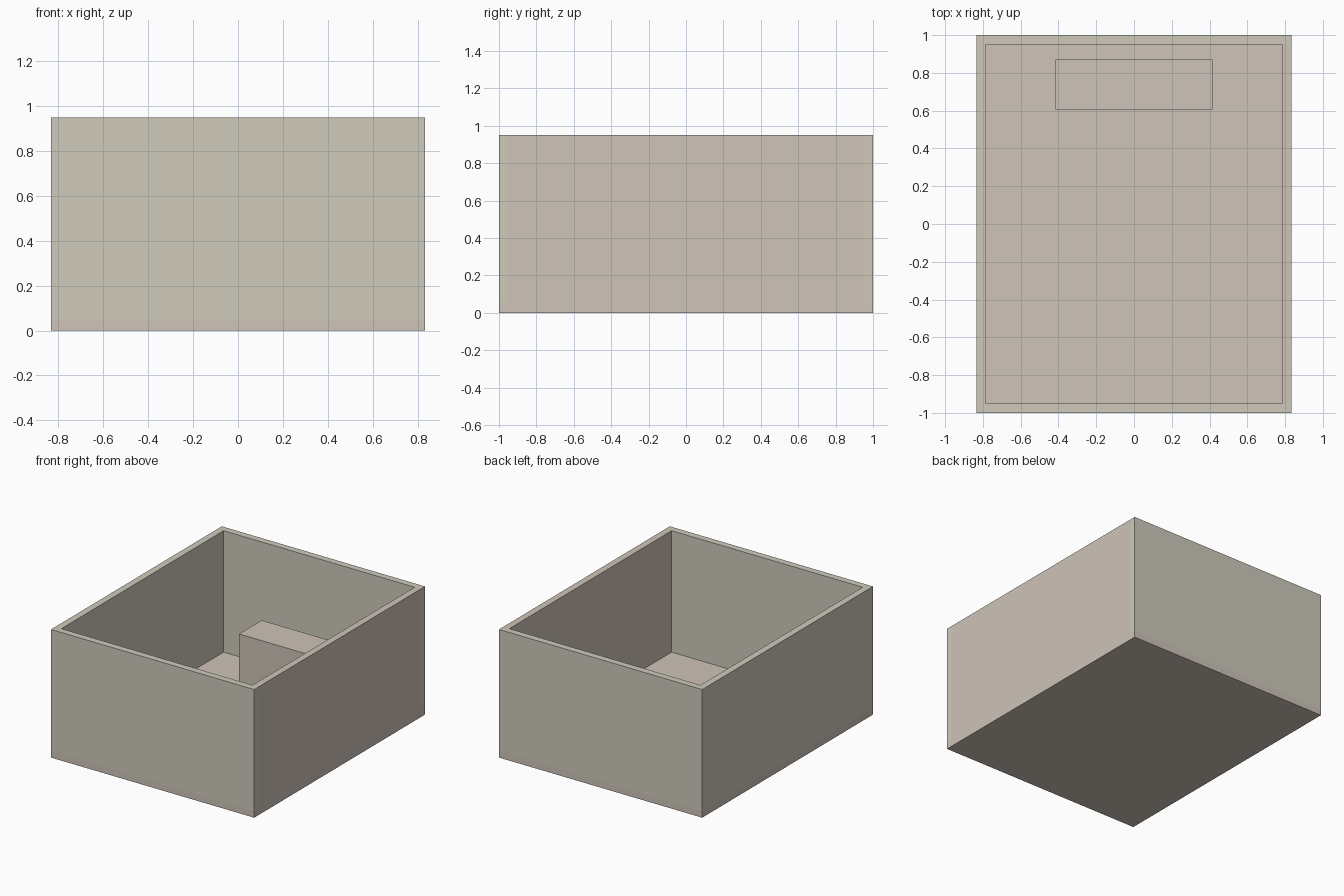
import bpy

if "Cube" in bpy.data.objects:
    bpy.data.objects.remove(bpy.data.objects["Cube"])


def material(name, color):
    m = bpy.data.materials.new(name)
    m.diffuse_color = (*color, 1)
    m.use_nodes = True
    m.node_tree.nodes["Principled BSDF"].inputs["Base Color"].default_value = m.diffuse_color
    return m


wall_color = material("warm grey", (0.62, 0.59, 0.50))
floor_color = material("pinkish grey", (0.62, 0.55, 0.48))


def box(name, lo, hi, mat):
    """Axis-aligned box between two corners."""
    bpy.ops.mesh.primitive_cube_add(size=1, location=[(a + b) / 2 for a, b in zip(lo, hi)])
    ob = bpy.context.object
    ob.name = name
    ob.scale = [b - a for a, b in zip(lo, hi)]
    bpy.ops.object.transform_apply(location=False, rotation=False, scale=True)
    ob.data.materials.append(mat)
    return ob


W, D, H, T = 0.833, 1.0, 0.95, 0.05  # half width, half depth, height, thickness

# Floor slab
box("floor", (-W, -D, 0), (W, D, T), floor_color)

# Front and back walls run the full width
box("front_wall", (-W, -D, T), (W, -D + T, H), wall_color)
box("back_wall", (-W, D - T, T), (W, D, H), wall_color)

# Side walls fit between them
box("left_wall", (-W, -D + T, T), (-W + T, D - T, H), wall_color)
box("right_wall", (W - T, -D + T, T), (W, D - T, H), floor_color)

# Low block on the floor near the back wall
box("inner_block", (-0.415, 0.605, T), (0.415, 0.87, 0.415), floor_color)
